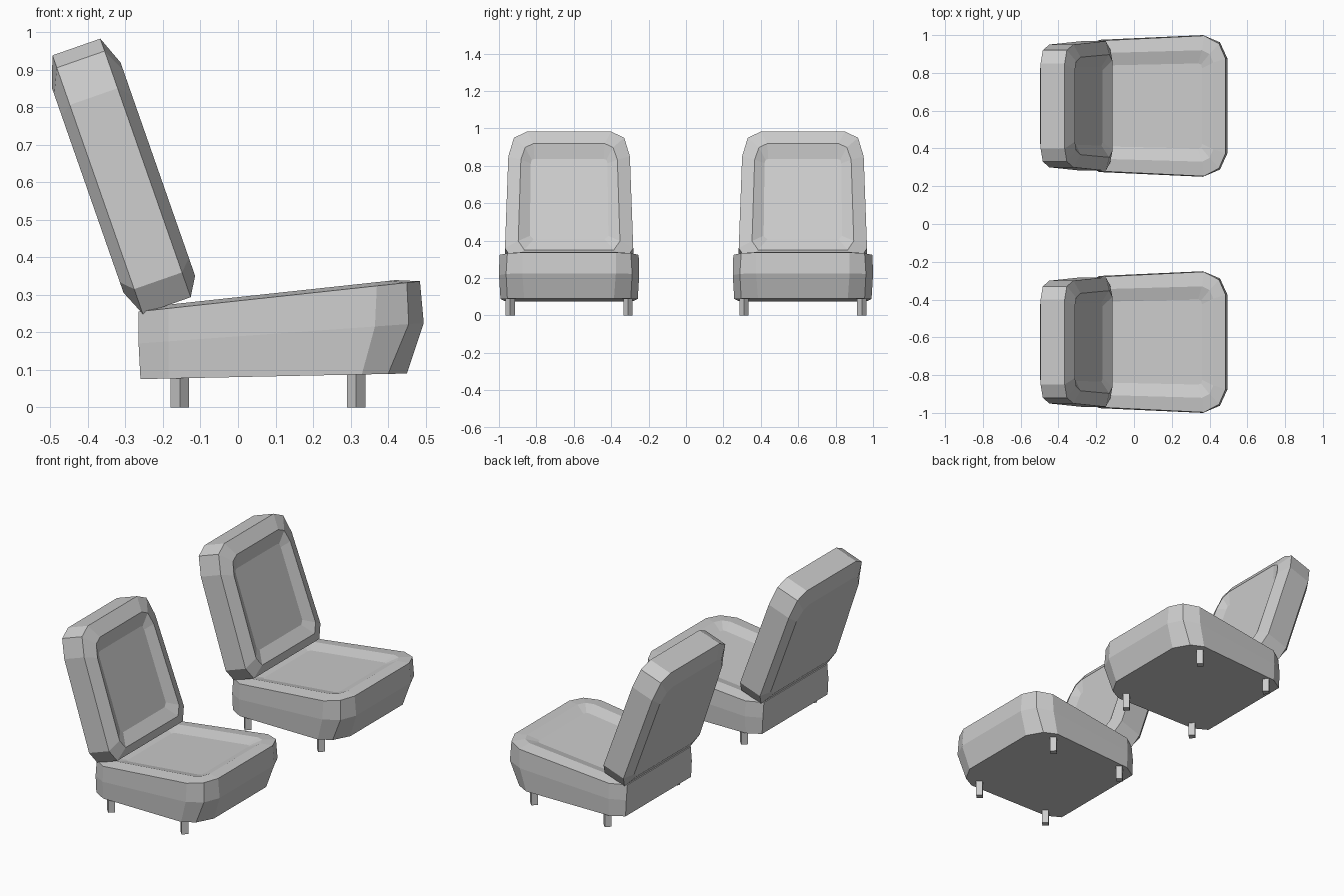
import bpy, bmesh
from mathutils import Vector

cube = bpy.data.objects.get("Cube")
if cube:
    bpy.data.objects.remove(cube, do_unlink=True)

grey = bpy.data.materials.new("plain grey")
grey.use_nodes = True
grey.diffuse_color = (0.6, 0.6, 0.6, 1)
grey.node_tree.nodes["Principled BSDF"].inputs["Base Color"].default_value = (0.6, 0.6, 0.6, 1)


def loft(name, rings, y):
    """Skin matching half outlines, mirrored across the seat's centre plane."""
    bm = bmesh.new()
    loops = []
    for half in rings:
        full = half + [Vector((p.x, -p.y, p.z)) for p in reversed(half)]
        loops.append([bm.verts.new(p) for p in full])
    n = len(loops[0])
    for a, b in zip(loops, loops[1:]):
        for i in range(n):
            j = (i + 1) % n
            bm.faces.new((a[i], a[j], b[j], b[i]))
    bm.faces.new(loops[0])
    bm.faces.new(loops[-1])
    bmesh.ops.recalc_face_normals(bm, faces=bm.faces)
    mesh = bpy.data.meshes.new(name)
    bm.to_mesh(mesh)
    bm.free()
    mesh.materials.append(grey)
    obj = bpy.data.objects.new(name, mesh)
    obj.location.y = y
    bpy.context.collection.objects.link(obj)


def cushion_ring(points, height, slope):
    return [Vector((x, w, height + slope * (x + 0.265))) for x, w in points]


def back_ring(points, depth):
    # Reclined frame: up the backrest, and out of its front face
    origin, up, front = Vector((-0.305, 0, 0.305)), Vector((-0.33, 0, 0.944)), Vector((0.944, 0, 0.33))
    return [origin + up * v + front * depth + Vector((0, w, 0)) for w, v in points]


# Cushion: underside, widest line, top edge, raised rim, sunken panel
cushion = [
    cushion_ring([(-0.26, 0.30), (-0.185, 0.345), (0.33, 0.367), (0.40, 0.33), (0.45, 0.24)], 0.075, 0.021),
    cushion_ring([(-0.265, 0.30), (-0.185, 0.35), (0.365, 0.375), (0.455, 0.337), (0.495, 0.25)], 0.17, 0.072),
    cushion_ring([(-0.265, 0.29), (-0.185, 0.345), (0.37, 0.372), (0.45, 0.33), (0.485, 0.25)], 0.255, 0.108),
    cushion_ring([(-0.21, 0.25), (-0.17, 0.28), (0.36, 0.295), (0.40, 0.275), (0.42, 0.23)], 0.265, 0.108),
    cushion_ring([(-0.13, 0.20), (-0.12, 0.215), (0.34, 0.225), (0.355, 0.22), (0.36, 0.20)], 0.245, 0.108),
]

# Backrest: rear face, two full outlines, raised front rim, sunken panel
outline = [(0.30, -0.07), (0.343, 0.0), (0.325, 0.52), (0.295, 0.625), (0.225, 0.66)]
rim = [(0.24, -0.02), (0.272, 0.03), (0.258, 0.49), (0.235, 0.56), (0.19, 0.582)]
rear = [(0.25, 0.0), (0.30, 0.03), (0.285, 0.50), (0.25, 0.56), (0.20, 0.58)]
panel = [(0.19, 0.05), (0.21, 0.07), (0.205, 0.48), (0.20, 0.50), (0.185, 0.505)]
backrest = [back_ring(p, d) for p, d in
            ((rear, 0), (outline, 0.03), (outline, 0.165), (rim, 0.195), (panel, 0.165))]

for side, y in (("left", 0.625), ("right", -0.625)):
    label = "rear" if y > 0 else "near"
    loft(label + "_seat_cushion", cushion, y)
    loft(label + "_seat_backrest", backrest, y)
    # Four diamond-section feet
    for x in (-0.155, 0.315):
        for dy in (-0.315, 0.315):
            bpy.ops.mesh.primitive_cylinder_add(vertices=4, radius=0.025, depth=0.1,
                                                location=(x, y + dy, 0.05))
            foot = bpy.context.object
            foot.name = label + "_seat_foot"
            foot.data.materials.append(grey)
